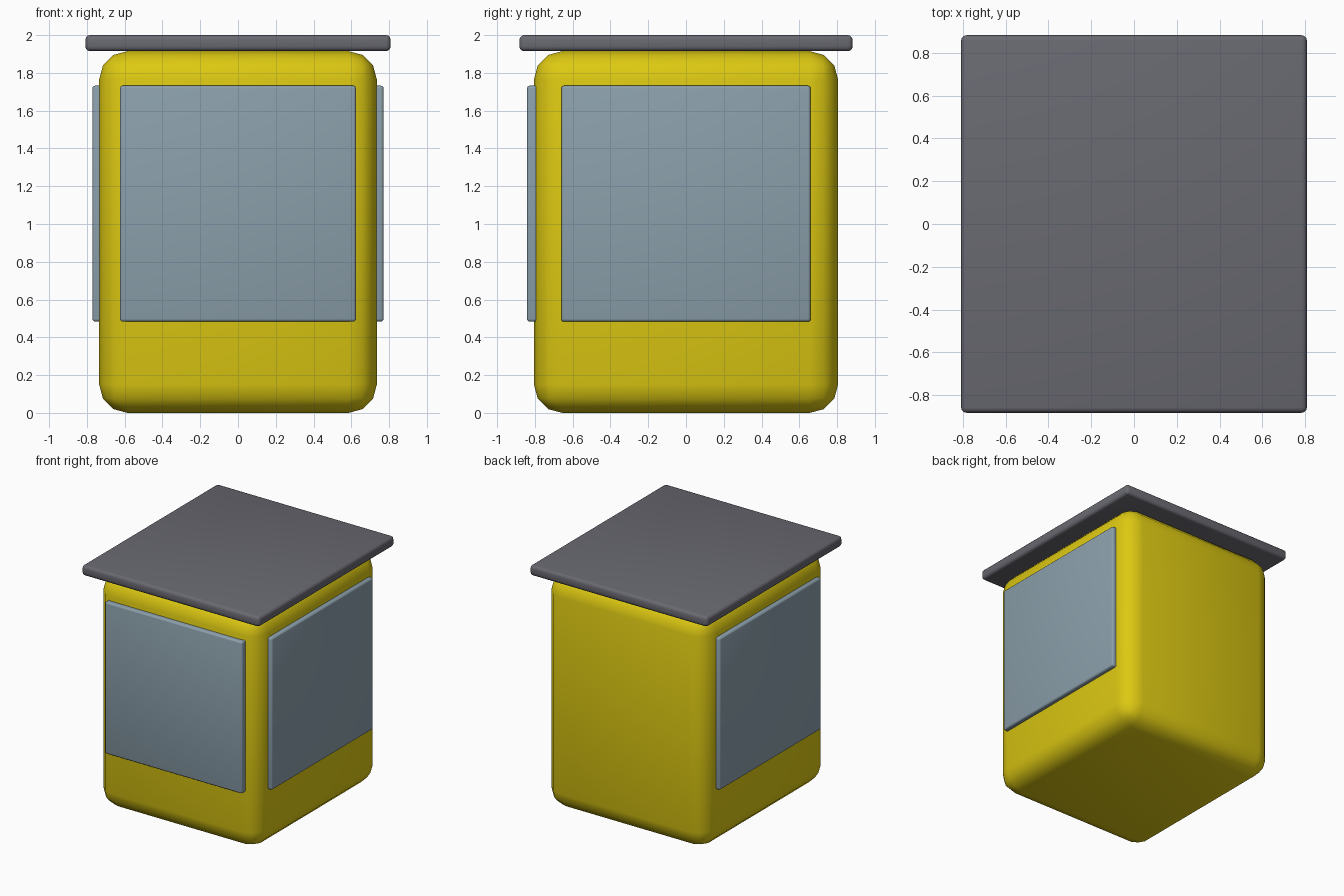
import bpy

cube = bpy.data.objects.get("Cube")
if cube:
    bpy.data.objects.remove(cube, do_unlink=True)


def material(name, rgb):
    mat = bpy.data.materials.new(name)
    mat.use_nodes = True
    mat.diffuse_color = (*rgb, 1)
    mat.node_tree.nodes["Principled BSDF"].inputs["Base Color"].default_value = (*rgb, 1)
    return mat


def rounded_box(name, low, high, radius, segments, mat):
    """Smooth box spanning two corners, with bevelled edges."""
    centre = [(a + b) / 2 for a, b in zip(low, high)]
    bpy.ops.mesh.primitive_cube_add(size=1, location=centre)
    obj = bpy.context.object
    obj.name = name
    obj.scale = [b - a for a, b in zip(low, high)]
    bpy.ops.object.transform_apply(location=False, rotation=False, scale=True)
    bevel = obj.modifiers.new("rounded_edges", 'BEVEL')
    bevel.width = radius
    bevel.segments = segments
    bevel.limit_method = 'NONE'
    obj.data.materials.append(mat)
    bpy.ops.object.shade_smooth()
    return obj


yellow = material("cab yellow", (0.72, 0.58, 0.006))
glass = material("window blue grey", (0.26, 0.35, 0.41))
grey = material("roof grey", (0.14, 0.14, 0.165))

# Cab shell
rounded_box("cab_body", (-0.735, -0.805, 0), (0.735, 0.805, 1.915), 0.15, 3, yellow)

# Overhanging roof slab
rounded_box("roof", (-0.808, -0.882, 1.915), (0.808, 0.882, 2), 0.025, 3, grey)

# Windscreen and side windows, standing slightly proud of the shell
sill, head = 0.483, 1.732
rounded_box("windscreen", (-0.625, -0.842, sill), (0.625, -0.77, head), 0.015, 3, glass)
for side, x in (("right", -0.735), ("left", 0.735)):
    rounded_box(side + "_window", (x - 0.036, -0.66, sill), (x + 0.036, 0.66, head),
                0.015, 3, glass)
